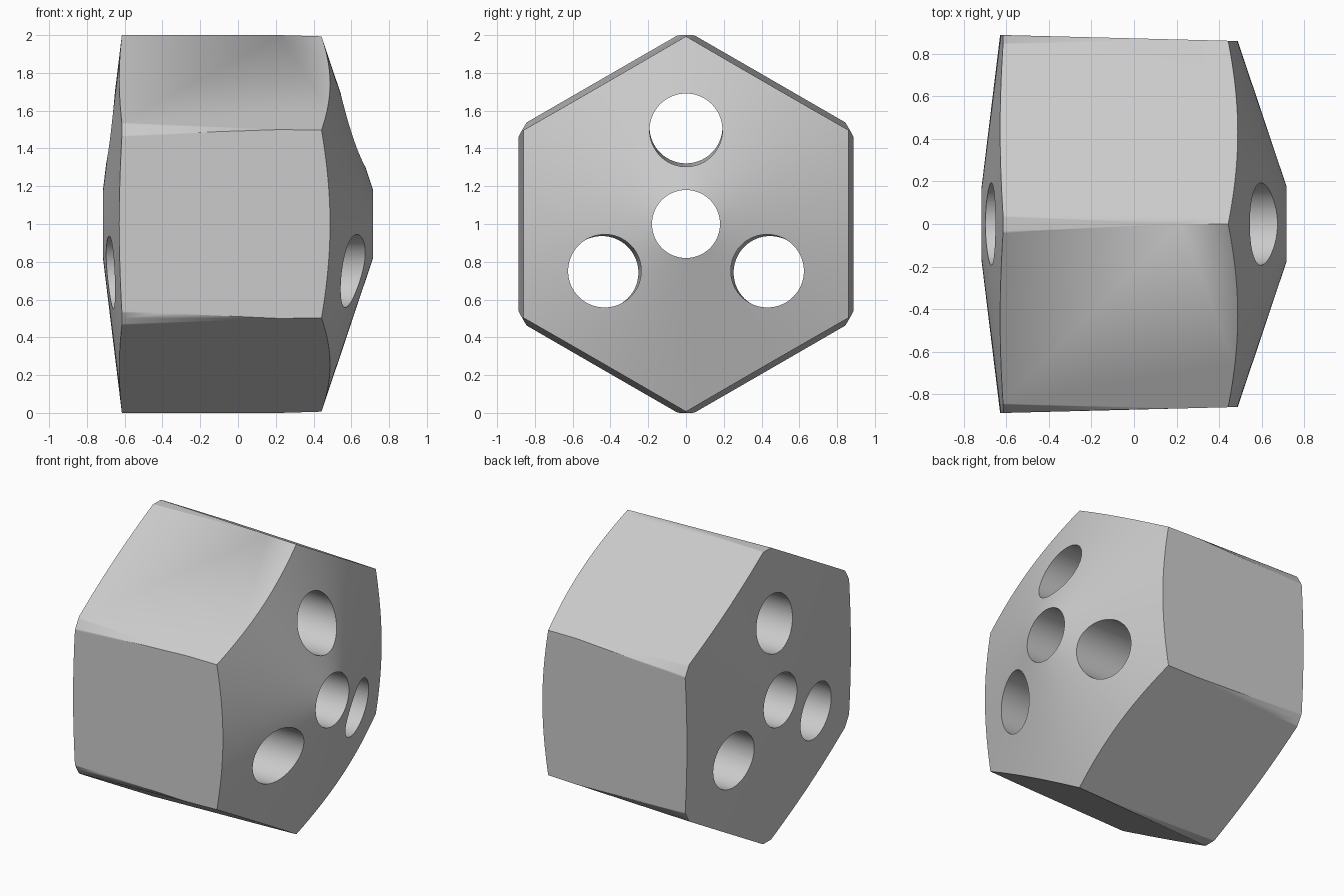
import bpy
import bmesh
from math import sin, cos, pi, radians
from mathutils import Vector

cube = bpy.data.objects.get("Cube")
if cube:
    bpy.data.objects.remove(cube, do_unlink=True)

grey = bpy.data.materials.new("plain_grey")
grey.use_nodes = True
colour = (0.6, 0.6, 0.6, 1)
grey.diffuse_color = colour
grey.node_tree.nodes["Principled BSDF"].inputs["Base Color"].default_value = colour

CENTRE_Z = 1.0


def lathe_x(name, rings, sides):
    """Closed solid made of (x, radius) rings around the x axis."""
    bm = bmesh.new()
    loops = []
    for x, r in rings:
        loops.append([bm.verts.new((x, r * sin(2 * pi * i / sides),
                                    CENTRE_Z + r * cos(2 * pi * i / sides)))
                      for i in range(sides)])
    for a, b in zip(loops, loops[1:]):
        for i in range(sides):
            j = (i + 1) % sides
            bm.faces.new((a[i], a[j], b[j], b[i]))
    bm.faces.new(loops[0])
    bm.faces.new(loops[-1])
    bmesh.ops.recalc_face_normals(bm, faces=bm.faces)
    mesh = bpy.data.meshes.new(name)
    bm.to_mesh(mesh)
    bm.free()
    mesh.materials.append(grey)
    obj = bpy.data.objects.new(name, mesh)
    bpy.context.collection.objects.link(obj)
    return obj


def hole_cutter(name, angle, near, far, radius):
    """Slightly tilted bore; near and far are axis distances at each end."""
    obj = lathe_x(name, [(-1, radius), (1, radius)], 96)
    for v in obj.data.vertices:
        d = near if v.co.x > 0 else far
        v.co += Vector((0, d * sin(angle), d * cos(angle)))
    return obj


def cut(target, tool, operation):
    mod = target.modifiers.new("cut", "BOOLEAN")
    mod.operation = operation
    mod.solver = "EXACT"
    mod.object = tool
    bpy.context.view_layer.objects.active = target
    bpy.ops.object.modifier_apply(modifier=mod.name)
    bpy.data.objects.remove(tool, do_unlink=True)


# Tapered hexagonal block, trimmed by a round body with conical ends
block = lathe_x("hexagonal_block", [(-0.9, 1.033), (0.9, 0.98)], 6)
round_body = lathe_x("round_trim", [(-0.715, 0.18), (-0.615, 1.0),
                                    (0.44, 1.0), (0.715, 0.18)], 192)
cut(block, round_body, "INTERSECT")

# Central bore and three outer bores
cut(block, hole_cutter("centre_bore", 0, 0, 0, 0.18), "DIFFERENCE")
for k in range(3):
    bore = hole_cutter("outer_bore", 2 * pi * k / 3, 0.492, 0.518, 0.193)
    cut(block, bore, "DIFFERENCE")

# Smooth cones and bores, crisp rims
bpy.ops.object.select_all(action="DESELECT")
block.select_set(True)
bpy.context.view_layer.objects.active = block
bpy.ops.object.shade_smooth_by_angle(angle=radians(30))
weighted = block.modifiers.new("even_shading", "WEIGHTED_NORMAL")
weighted.keep_sharp = True
